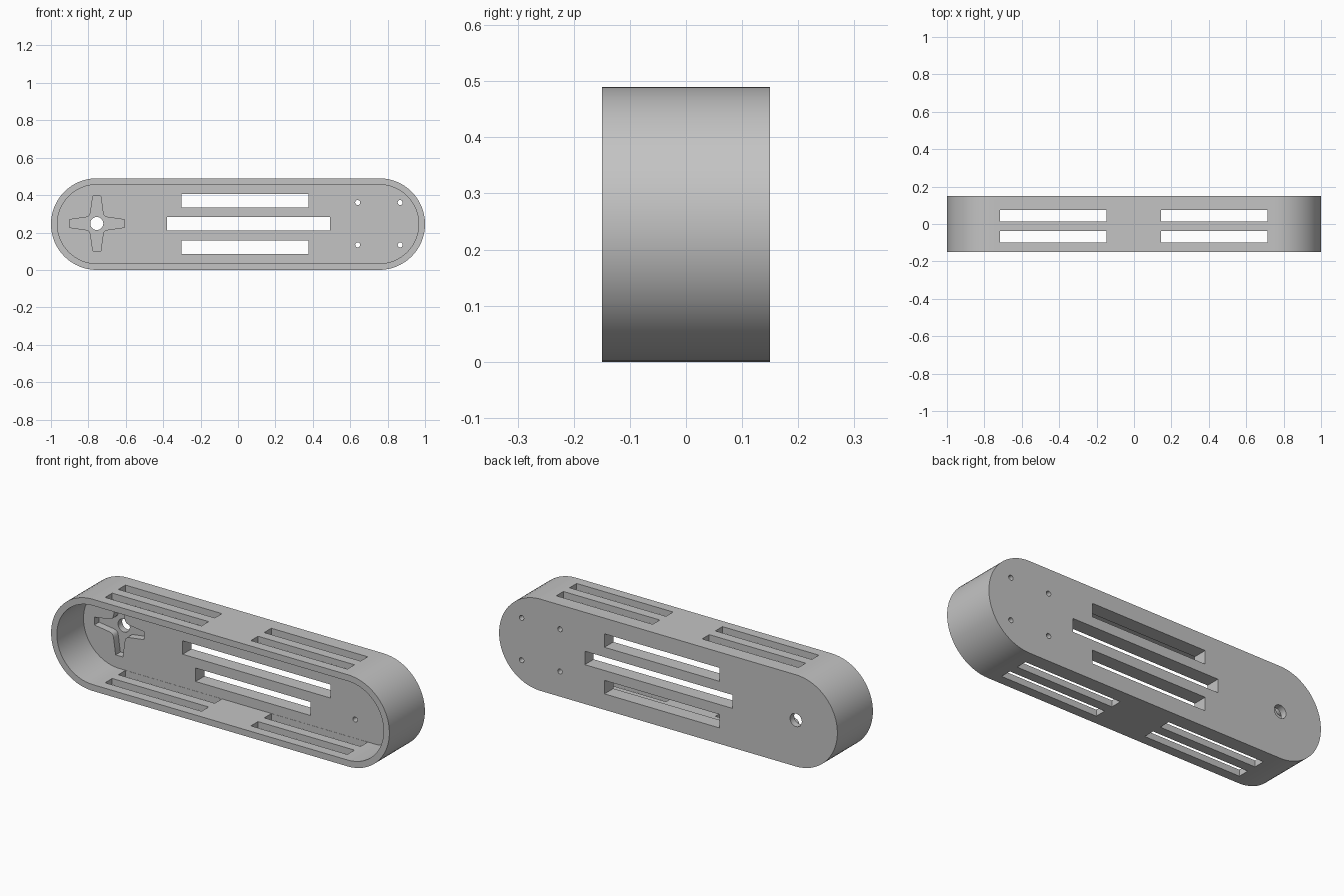
import bpy, bmesh
from math import sin, cos, pi, radians

old = bpy.data.objects.get("Cube")
if old:
    bpy.data.objects.remove(old, do_unlink=True)

HEIGHT, DEPTH, WALL = 0.49, 0.30, 0.034
MID = HEIGHT / 2
BACK, FRONT = DEPTH / 2, -DEPTH / 2
FLOOR = 0.075                 # inner face of the back plate
END = 1 - MID                 # centre of each rounded end

grey = bpy.data.materials.new("light_grey")
grey.use_nodes = True
colour = (0.55, 0.55, 0.55, 1)
grey.diffuse_color = colour
grey.node_tree.nodes["Principled BSDF"].inputs["Base Color"].default_value = colour


def prism(name, outline, y0, y1):
    """Extrude an (x, z) outline from y0 to y1."""
    bm = bmesh.new()
    face = bm.faces.new([bm.verts.new((x, y0, z)) for x, z in outline])
    new = bmesh.ops.extrude_face_region(bm, geom=[face])["geom"]
    verts = [v for v in new if isinstance(v, bmesh.types.BMVert)]
    bmesh.ops.translate(bm, verts=verts, vec=(0, y1 - y0, 0))
    bmesh.ops.recalc_face_normals(bm, faces=bm.faces)
    mesh = bpy.data.meshes.new(name)
    bm.to_mesh(mesh)
    bm.free()
    mesh.materials.append(grey)
    obj = bpy.data.objects.new(name, mesh)
    bpy.context.collection.objects.link(obj)
    return obj


def stadium(radius, steps=32):
    pts = []
    for side, start in ((1, -pi / 2), (-1, pi / 2)):
        for i in range(steps + 1):
            a = start + pi * i / steps
            pts.append((side * END + radius * cos(a), MID + radius * sin(a)))
    return pts


def circle(x, z, radius, steps=24):
    return [(x + radius * cos(2 * pi * i / steps), z + radius * sin(2 * pi * i / steps))
            for i in range(steps)]


def rect(x0, x1, z0, z1):
    return [(x0, z0), (x1, z0), (x1, z1), (x0, z1)]


def star(cx, cz):
    """Four tapered arms, one quarter turned four times."""
    quarter = [(0.147, -0.021), (0.147, 0.021), (0.06, 0.033), (0.046, 0.037),
               (0.037, 0.046), (0.033, 0.06)]
    pts = []
    for c, s in ((1, 0), (0, 1), (-1, 0), (0, -1)):
        pts += [(cx + c * x - s * z, cz + s * x + c * z) for x, z in quarter]
    return pts


body = prism("link_housing", stadium(MID), FRONT, BACK)
cutters = [prism("cavity_cutter", stadium(MID - WALL), FRONT - 0.1, FLOOR)]

# Long windows in the back plate
for x0, x1, z in ((-0.303, 0.377, 0.37), (-0.38, 0.493, 0.246), (-0.303, 0.377, 0.121)):
    cutters.append(prism("window_cutter", rect(x0, x1, z - 0.036, z + 0.036), 0, 0.3))

# Paired slots through the top and bottom walls
for x0, x1 in ((-0.717, -0.147), (0.145, 0.715)):
    for y0, y1 in ((-0.098, -0.038), (0.014, 0.074)):
        cutters.append(prism("slot_cutter", rect(x0, x1, -0.1, 0.6), y0, y1))

# Star-shaped pocket with a shaft hole
cutters.append(prism("star_pocket_cutter", star(-END, 0.248), 0, 0.115))
cutters.append(prism("shaft_hole_cutter", circle(-END, 0.248, 0.035), 0.01, 0.3))

# Four screw holes at the other end
for x in (0.64, 0.867):
    for z in (0.134, 0.36):
        cutters.append(prism("screw_hole_cutter", circle(x, z, 0.0135, 16), 0, 0.3))

bpy.context.view_layer.objects.active = body
for cutter in cutters:
    mod = body.modifiers.new("cut", "BOOLEAN")
    mod.operation = "DIFFERENCE"
    mod.solver = "EXACT"
    mod.object = cutter
    bpy.ops.object.modifier_apply(modifier=mod.name)
    bpy.data.objects.remove(cutter, do_unlink=True)

bpy.ops.object.select_all(action="DESELECT")
body.select_set(True)
bpy.ops.object.shade_smooth_by_angle(angle=radians(30))
